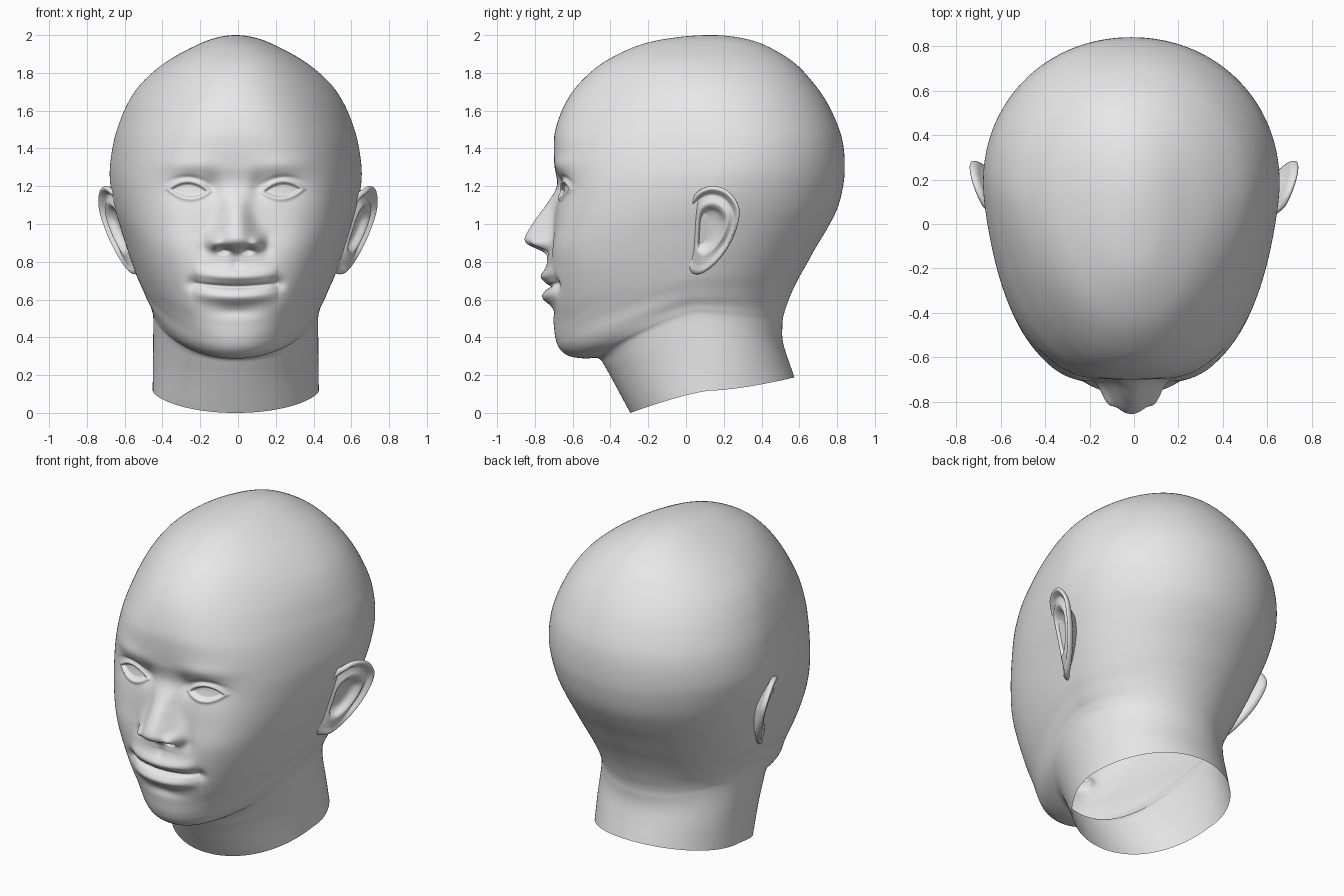
import bpy, bmesh, math

if "Cube" in bpy.data.objects:
    bpy.data.objects.remove(bpy.data.objects["Cube"])

CX = -0.012          # the head sits slightly left of the ears' centre line

skin = bpy.data.materials.new("plain_grey")
skin.diffuse_color = (0.8, 0.8, 0.8, 1)
skin.use_nodes = True
skin.node_tree.nodes["Principled BSDF"].inputs["Base Color"].default_value = skin.diffuse_color


def catmull(p0, p1, p2, p3, t):
    return [0.5 * (2 * b + (c - a) * t + (2 * a - 5 * b + 4 * c - d) * t * t
                   + (3 * b - a - 3 * c + d) * t ** 3)
            for a, b, c, d in zip(p0, p1, p2, p3)]


def table(tab, z):
    """Smooth lookup in rows sorted by their first value."""
    if z <= tab[0][0]:
        return tab[0][1:]
    if z >= tab[-1][0]:
        return tab[-1][1:]
    i = max(k for k in range(len(tab) - 1) if tab[k][0] <= z)
    a, b = tab[i], tab[i + 1]
    p, n = tab[max(i - 1, 0)], tab[min(i + 2, len(tab) - 1)]
    h = b[0] - a[0]
    t = (z - a[0]) / h
    s = t * t * (3 - 2 * t)
    out = []
    for k in range(1, len(a)):
        ma = (b[k] - p[k]) / (b[0] - p[0]) * h
        mb = (n[k] - a[k]) / (n[0] - a[0]) * h
        out.append(a[k] + (b[k] - a[k]) * s + t * (1 - t) * ((1 - t) * ma - t * mb))
    return out


def g(*q):
    return math.exp(-sum(v * v for v in q))


def step(v):
    v = min(1, max(0, v))
    return v * v * (3 - 2 * v)


def make_object(name, bm):
    bmesh.ops.remove_doubles(bm, verts=bm.verts, dist=1e-5)
    me = bpy.data.meshes.new(name)
    bm.to_mesh(me)
    bm.free()
    me.polygons.foreach_set("use_smooth", [True] * len(me.polygons))
    me.materials.append(skin)
    ob = bpy.data.objects.new(name, me)
    bpy.context.collection.objects.link(ob)
    return ob


def loft(bm, rings):
    vs = [[bm.verts.new(p) for p in r] for r in rings]
    n = len(rings[0])
    for a, b in zip(vs, vs[1:]):
        for j in range(n):
            k = (j + 1) % n
            bm.faces.new((a[j], a[k], b[k], b[j]))


# nose: height, forward reach, half width
NOSE = [(.80, 0, .10), (.845, .022, .10), (.893, .125, .115), (.93, .146, .11),
        (1.03, .097, .08), (1.10, .051, .072), (1.2, -.004, .09), (1.30, 0, .10)]


def face(x, z):
    """Forward relief of the facial features."""
    a = abs(x)
    if a > .62 or z < .4 or z > 1.55:
        return 0
    # nose, wings and nostrils
    reach, s = table(NOSE, z)
    d = reach * math.exp(-(a / s) ** 2.4)
    d += .04 * g((a - .108) / .034, (z - .897) / .036)
    d -= .055 * g((a - .062) / .03, (z - .862) / .015)
    d -= .012 * g((a - .17) / .03, (z - .89) / .06)
    # muzzle, lips and mouth line
    d += .03 * g(a / .2, (z - .74) / .13)
    d -= .008 * g(a / .022, (z - .79) / .035)
    dz = z - (.668 + .4 * a * a)
    k = max(0, 1 - (a / .225) ** 2)
    d += .028 * k ** .7 * g((dz - .052) / (.026 if dz < .052 else .036))
    d += .040 * k ** .8 * g((dz + .055) / .036)
    d -= .024 * k ** .4 * g(dz / .011)
    d -= .024 * g((a - .225) / .035, (z - .685) / .035)
    d -= .012 * g(a / .12, (z - .535) / .03)
    # cheeks and brow
    d += .010 * g((a - .3) / .12, (z - .88) / .11)
    d += .014 * g((a - .25) / .14, (z - 1.31) / .05)
    # eye sockets, balls, lids and openings
    d -= .05 * g((a - .24) / .13, (z - 1.19) / .08)
    d -= .02 * g((a - .12) / .045, (z - 1.2) / .06)
    dx = a - .247
    dz = z - 1.178 - .06 * dx
    d += .026 * g(dx / .1, dz / .07)
    e = (dx / .098) ** 2 + abs(dz) / (.04 if dz > 0 else .036)
    d += .010 * g((e - 1.25) / .3)
    if e < 1:
        d -= .014 * step((1 - e) / .2)
    d -= .009 * g((dz - .068 + 2.2 * dx * dx) / .014, dx / .1)
    return d


# head and neck rings: front y, front z, back y, back z, half width
RINGS = [
    (-.295, .00, .574, .188, .440), (-.420, .23, .516, .363, .437),
    (-.463, .288, .510, .46, .437), (-.535, .288, .515, .51, .445),
    (-.615, .300, .530, .56, .455), (-.665, .335, .548, .61, .475),
    (-.690, .39, .570, .66, .495), (-.700, .468, .600, .72, .522),
    (-.708, .55, .640, .79, .547), (-.712, .68, .690, .88, .578),
    (-.710, .83, .750, .98, .610), (-.700, .97, .800, 1.08, .640),
    (-.690, 1.12, .828, 1.18, .660), (-.692, 1.25, .840, 1.28, .667),
    (-.700, 1.40, .835, 1.40, .653)]
# level rings of the skull top: front y, back y, z, half width
DOME = [(-.690, .810, 1.505, .627), (-.640, .750, 1.637, .573), (-.560, .672, 1.75, .495),
        (-.430, .565, 1.86, .365), (-.245, .415, 1.948, .205), (-.06, .28, 1.987, .10),
        (.13, .13, 2.0, 0)]

keys = RINGS + [(f, z, b, z, w) for f, b, z, w in DOME]
f, z, b, _, w = keys[-2]
keys.append((b, z, f, z, -w))
keys.insert(0, [2 * p - q for p, q in zip(keys[0], keys[1])])
HALF = 190
warp = [math.pi * (.35 * s + .65 * s * s) for s in (j / HALF for j in range(HALF + 1))]
angles = warp + [2 * math.pi - a for a in reversed(warp[1:-1])]


def ring(row):
    yf, zf, yb, zb, w = row
    # side height, widest point, squareness and forward taper follow the height
    zs = zb + .05 * g((zb - .46) / .1) - .07 * step((.35 - zb) / .16)
    yw = .13 - .08 * g((zs - .6) / .22) + .07 * g((zs - 1.4) / .25)
    nf = 2.05 + 1.6 * g((zs - 1.03) / (.26 if zs < 1.03 else .45))
    taper = .23 * step((zs - .48) / .2) * (1 - step((zs - 1.68) / .32))
    pts = []
    for phi in angles:
        c, s = math.cos(phi), math.sin(phi)
        n = nf if c > 0 else 2.05
        r = (abs(c) ** n + abs(s) ** n) ** (-1 / n)
        u, v = abs(c) * r, s * r
        if c > 0:
            x = w * v * (1 - taper * u * u / (u + .15))
            y, z = yw + (yf - yw) * u, zs + (zf - zs) * u ** 1.3
            y -= face(x, z)
        else:
            x, y, z = w * v, yw + (yb - yw) * u, zs + (zb - zs) * u ** 1.5
        pts.append((x + CX, y, z))
    return pts


rings = []
for i in range(1, len(keys) - 2):
    a, b = keys[i], keys[i + 1]
    n = max(7, round((b[1] - a[1]) / .006)) if a[1] < 1.4 else 8
    for t in range(n):
        rings.append(ring(catmull(keys[i - 1], a, b, keys[i + 2], t / n)))
rings.append(ring(keys[-2]))
bm = bmesh.new()
loft(bm, rings)
make_object("head_and_neck", bm)

# ears: side outline (y, z) and a relief running from the bowl over the rim to the back
OUTLINE = [(.02, 1.08), (.05, 1.16), (.13, 1.20), (.22, 1.175), (.28, 1.09), (.272, .99),
           (.225, .88), (.15, .785), (.07, .735), (.01, .765), (.005, .88), (.012, .98)]
RELIEF = [(0, -.05), (.25, -.05), (.42, -.04), (.52, -.014), (.6, -.006), (.7, -.016),
          (.8, -.024), (.87, -.010), (.93, 0), (1, -.012), (.97, -.034),
          (.8, -.05), (.6, -.08), (.45, -.14)]
EY, EZ = .125, .975
m = len(OUTLINE)
edge = [catmull(OUTLINE[i - 1], OUTLINE[i], OUTLINE[(i + 1) % m], OUTLINE[(i + 2) % m], t / 8)
        for i in range(m) for t in range(8)]
rings = []
for i in range(len(RELIEF) - 1):
    q = [RELIEF[min(max(i + k, 0), len(RELIEF) - 1)] for k in (-1, 0, 1, 2)]
    for t in range(4):
        r, h = catmull(*q, t / 4)
        pts = []
        for ey, ez in edge:
            y, z = EY + r * (ey - EY), EZ + r * (ez - EZ)
            hh = h * (.2 + .8 * step((z - .79) / .12)) if i < 8 else h
            x = .608 + .4 * y + .253 * (z - 1) + hh - .03 * step((.09 - y) / .08)
            pts.append((x, y, z))
        rings.append(pts)
bm = bmesh.new()
loft(bm, rings)
ears = make_object("ears", bm)
ears.modifiers.new("mirror", 'MIRROR').use_mirror_merge = False
